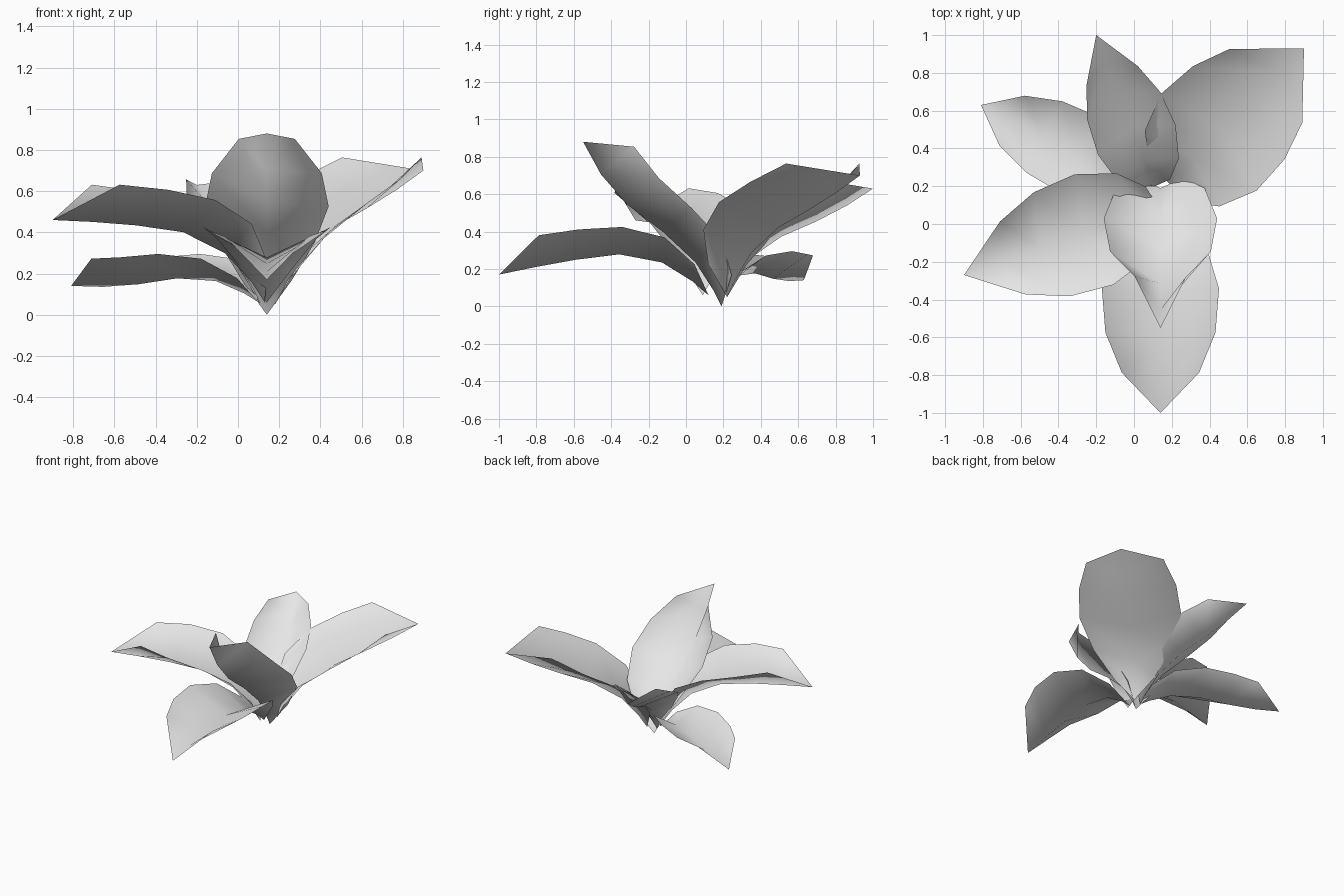
import bpy
from math import pi, sin
from mathutils import Vector

old = bpy.data.objects.get("Cube")
if old:
    bpy.data.objects.remove(old, do_unlink=True)

# Single pale petal colour
petal_grey = bpy.data.materials.new("petal_pale_grey")
petal_grey.use_nodes = True
colour = (0.8, 0.8, 0.8, 1)
petal_grey.diffuse_color = colour
petal_grey.node_tree.nodes["Principled BSDF"].inputs["Base Color"].default_value = colour

# Shared outline: position along the petal, relative width, relative edge lift
OUTLINE = [
    (0.08, 0.4, 0.6),
    (0.235, 0.78, 0.87),
    (0.44, 1.0, 0.95),
    (0.645, 0.94, 1.05),
    (0.83, 0.66, 1.1),
]


def add_petal(name, base, tip, half_width, lift, arch, curl=0.035, taper=1.0):
    """Petal sheet folded in a shallow V along a bowed midrib from base to tip."""
    base, tip = Vector(base), Vector(tip)
    along = (tip - base).normalized()
    side = along.cross(Vector((0, 0, 1))).normalized()
    up = side.cross(along)

    # Each row runs from the left edge over the midrib to the right edge
    verts = [base]
    for u, width, rise in OUTLINE:
        if u > 0.5:
            width = width ** taper
        bow = arch * 4 * u * (1 - u) + curl * sin(2 * pi * u)
        centre = base.lerp(tip, u) + up * bow
        edge_up = up * lift * rise
        edge_out = side * half_width * width
        verts += [centre - edge_out + edge_up, centre, centre + edge_out + edge_up]
    verts.append(tip)

    # Fans close the two ends, quads join the rows between them
    last = len(verts) - 1
    faces = []
    for i in (1, 2):
        faces.append((0, i + 1, i))
        faces.append((last - 4 + i, last - 3 + i, last))
        for row in range(len(OUTLINE) - 1):
            a = row * 3 + i
            faces.append((a, a + 1, a + 4, a + 3))

    mesh = bpy.data.meshes.new(name)
    mesh.from_pydata(verts, [], faces)
    mesh.materials.append(petal_grey)
    mesh.shade_smooth()
    mesh.update()
    petal = bpy.data.objects.new(name, mesh)
    bpy.context.collection.objects.link(petal)
    return petal


# Upright petal leaning over the front
add_petal("upright_petal", base=(0.14, 0.19, 0), tip=(0.14, -0.55, 0.88),
          half_width=0.3, lift=0.21, arch=0, curl=0.045, taper=1.9)

# Low petal pointing straight forward
add_petal("front_petal", base=(0.14, 0.12, 0.06), tip=(0.14, -1, 0.17),
          half_width=0.31, lift=0.155, arch=0.16)

# Broad petals spreading to the sides
add_petal("right_petal", base=(0.13, 0.09, 0.06), tip=(-0.9, -0.27, 0.46),
          half_width=0.31, lift=0.175, arch=0.165)
add_petal("back_left_petal", base=(0.18, 0.22, 0.05), tip=(0.9, 0.93, 0.7),
          half_width=0.36, lift=0.17, arch=0.09, taper=0.65)

# Narrow petals at the back
add_petal("back_petal", base=(0.11, 0.2, 0.05), tip=(-0.2, 1, 0.63),
          half_width=0.22, lift=0.13, arch=0.07)
add_petal("back_right_petal", base=(0.1, 0.17, 0.06), tip=(-0.81, 0.63, 0.14),
          half_width=0.225, lift=0.125, arch=0.07)
